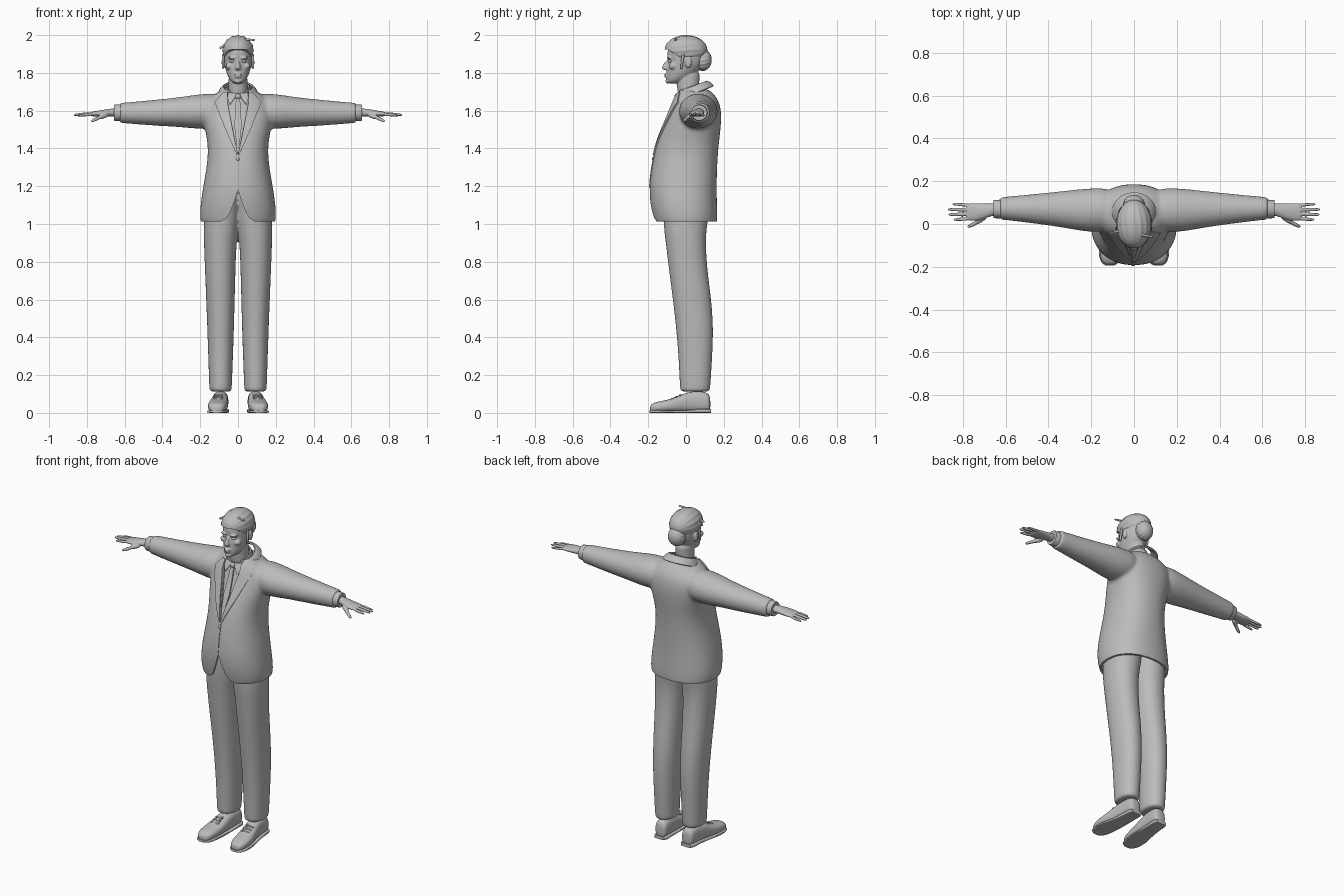
import bpy, bmesh, math
from mathutils import Vector, Matrix
from mathutils.bvhtree import BVHTree

cube = bpy.data.objects.get("Cube")
if cube:
    bpy.data.objects.remove(cube, do_unlink=True)

grey = bpy.data.materials.new("plain_grey")
grey.use_nodes = True
grey.diffuse_color = (0.5, 0.5, 0.5, 1)
grey.node_tree.nodes["Principled BSDF"].inputs["Base Color"].default_value = (0.5, 0.5, 0.5, 1)


# --- helpers ---
def loft(bm, axis, rings, s=1, n=24, power=2.0, caps=True, shear=0.0):
    """Skin rings (t, u0, u1, v0, v1) along an axis; s mirrors x."""
    loops = []
    for t, u0, u1, v0, v1 in rings:
        loop = []
        for i in range(n):
            a = 2 * math.pi * i / n
            c, d = math.cos(a), math.sin(a)
            u = (u0 + u1) / 2 + (u1 - u0) / 2 * math.copysign(abs(c) ** (2 / power), c)
            v = (v0 + v1) / 2 + (v1 - v0) / 2 * math.copysign(abs(d) ** (2 / power), d)
            x, y, z = {"x": (t, u, v), "y": (u, t, v), "z": (u, v, t)}[axis]
            loop.append(bm.verts.new((x * s, y, z + shear * y)))
        loops.append(loop)
    for a, b in zip(loops, loops[1:]):
        for i in range(n):
            j = (i + 1) % n
            bm.faces.new((a[i], a[j], b[j], b[i]))
    if caps:
        bm.faces.new(loops[0])
        bm.faces.new(loops[-1])


def blob(bm, centre, radii, segs=16):
    m = Matrix.Translation(centre) @ Matrix.Diagonal((*radii, 1))
    return bmesh.ops.create_uvsphere(bm, u_segments=segs, v_segments=segs // 2, radius=1, matrix=m)["verts"]


def taper(bm, a, b, r, ends=(1, 0.95, 0.8, 0.35)):
    """Round tapered rod from a to b."""
    a, b = Vector(a), Vector(b)
    q = (b - a).to_track_quat("Z", "Y")
    loops = []
    for t, k in zip((0, 0.5, 0.9, 1), ends):
        loops.append([bm.verts.new(a.lerp(b, t) + q @ Vector((r * k * math.cos(w), r * k * math.sin(w), 0)))
                      for w in [math.pi * i / 5 for i in range(10)]])
    for p, o in zip(loops, loops[1:]):
        for i in range(10):
            bm.faces.new((p[i], p[i - 1], o[i - 1], o[i]))
    bm.faces.new(loops[0])
    bm.faces.new(loops[-1])


def bake(ob):
    bpy.context.view_layer.update()
    dg = bpy.context.evaluated_depsgraph_get()
    me = bpy.data.meshes.new_from_object(ob.evaluated_get(dg))
    ob.modifiers.clear()
    ob.data = me
    me.polygons.foreach_set("use_smooth", [True] * len(me.polygons))
    me.set_sharp_from_angle(angle=math.radians(50))


def finish(name, bm, subsurf=0, voxel=0, smooth=0, solid=0):
    bmesh.ops.recalc_face_normals(bm, faces=bm.faces)
    me = bpy.data.meshes.new(name)
    bm.to_mesh(me)
    bm.free()
    me.materials.append(grey)
    ob = bpy.data.objects.new(name, me)
    bpy.context.collection.objects.link(ob)
    if subsurf:
        ob.modifiers.new("round", "SUBSURF").levels = subsurf
    if voxel:
        m = ob.modifiers.new("fuse", "REMESH")
        m.mode, m.voxel_size = "VOXEL", voxel
    if smooth:
        m = ob.modifiers.new("relax", "SMOOTH")
        m.factor, m.iterations = 0.5, smooth
    if solid:
        m = ob.modifiers.new("thickness", "SOLIDIFY")
        m.thickness, m.offset = solid, 0
    bake(ob)
    return ob


def surface(ob):
    bpy.context.view_layer.update()
    return BVHTree.FromObject(ob, bpy.context.evaluated_depsgraph_get())


def front(tree, x, z):
    hit = tree.ray_cast(Vector((x, -1, z)), Vector((0, 1, 0)))[0]
    return hit.y if hit else 0.0


def plate(name, tree, left, right, s=1, lift=0.004, thick=0.009, nx=6, m=6):
    """Thin strip between two (x, z) edges, laid on the front of a surface."""
    bm = bmesh.new()
    rows = []
    for k in range(len(left) - 1):
        for j in range(m + (k == len(left) - 2)):
            l = Vector(left[k]).lerp(Vector(left[k + 1]), j / m)
            r = Vector(right[k]).lerp(Vector(right[k + 1]), j / m)
            pts = [l.lerp(r, i / nx) for i in range(nx + 1)]
            rows.append([bm.verts.new((s * p.x, front(tree, s * p.x, p.y) - lift, p.y)) for p in pts])
    for a, b in zip(rows, rows[1:]):
        for i in range(nx):
            bm.faces.new((a[i], a[i + 1], b[i + 1], b[i]))
    return finish(name, bm, solid=thick)


def prism(name, half_outline, y0, y1):
    """Cutter: mirrored (x, z) outline pushed through y."""
    pts = half_outline + [(-x, z) for x, z in reversed(half_outline) if x > 0]
    bm = bmesh.new()
    a, b = [[bm.verts.new((x, y, z)) for x, z in pts] for y in (y0, y1)]
    bm.faces.new(a)
    bm.faces.new(b)
    for i in range(len(a)):
        bm.faces.new((a[i], a[i - 1], b[i - 1], b[i]))
    return finish(name, bm)


SIDES = ((1, "left"), (-1, "right"))

# --- jacket: torso and sleeves fused ---
torso = [(z, -w, w, f, b) for z, w, f, b in (
    (0.96, .19, -.155, .165), (1.03, .203, -.175, .167), (1.10, .2, -.19, .165), (1.2, .185, -.197, .162),
    (1.35, .157, -.175, .167), (1.45, .163, -.148, .177), (1.52, .18, -.12, .186), (1.6, .19, -.085, .188),
    (1.66, .165, -.066, .172), (1.7, .105, -.047, .135), (1.72, .07, -.035, .11))]
sleeve = [(x, y - r, y + r, b, t) for x, y, r, b, t in (
    (.07, .07, .10, 1.51, 1.695), (.2, .063, .106, 1.5, 1.69), (.3, .068, .09, 1.513, 1.672),
    (.45, .071, .071, 1.52, 1.657), (.6, .073, .055, 1.533, 1.643), (.625, .073, .053, 1.534, 1.642),
    (.628, .073, .052, 1.535, 1.641))]
bm = bmesh.new()
loft(bm, "z", torso, n=32, power=2.25)
for s, _ in SIDES:
    loft(bm, "x", sleeve, s)
jacket = finish("jacket", bm, subsurf=2, voxel=0.01, smooth=5)
jacket_skin = surface(jacket)

# shirt body sits just inside the jacket
bm = bmesh.new()
loft(bm, "z", [(z - .008, a + .013, b - .013, c + .013, d - .015) for z, a, b, c, d in torso[3:]], n=32, power=2.25)
shirt = finish("shirt", bm, subsurf=2)
shirt_skin = surface(shirt)

# cut the neckline, the front notch and the hollow hem
bm = bmesh.new()
loft(bm, "z", [(z, a + .016, b - .016, c + .016, d - .016) for z, a, b, c, d in torso[:4]], n=32, power=2.25)
cutters = [
    prism("neckline_cutter", [(0, 1.37), (.058, 1.66), (.05, 1.8)], -.5, .02),
    prism("notch_cutter", [(0, 1.18), (.022, 1.11), (.042, 1.06), (.06, 1.03), (.1, 1.008), (.1, .9)], -.5, -.05),
    prism("hem_cutter", [(.5, 1.012), (.5, .8)], -.5, .5),
    finish("hollow_cutter", bm)]
for c in cutters:
    c.hide_render = True
    m = jacket.modifiers.new("cut", "BOOLEAN")
    m.operation, m.solver, m.object = "DIFFERENCE", "EXACT", c
bake(jacket)
for c in cutters:
    bpy.data.objects.remove(c, do_unlink=True)

# lapels, shirt collar wings
for s, side in SIDES:
    plate(side + "_lapel", jacket_skin, [(0, 1.365), (.03, 1.51), (.056, 1.65), (.055, 1.695)],
          [(.006, 1.365), (.07, 1.51), (.122, 1.645), (.075, 1.695)], s)
    plate(side + "_collar_wing", shirt_skin, [(.008, 1.69), (.018, 1.665), (.04, 1.635)],
          [(.055, 1.695), (.056, 1.67), (.046, 1.635)], s, lift=.01, thick=.006)

# tie, front edge and button
plate("tie", shirt_skin, [(-.01, 1.675), (-.019, 1.52), (-.004, 1.38)], [(.01, 1.675), (.019, 1.52), (.004, 1.38)], lift=.006)
plate("jacket_front_edge", jacket_skin, [(-.012, 1.365), (-.012, 1.19)], [(.004, 1.365), (.002, 1.19)], lift=.001, thick=.006)
bm = bmesh.new()
blob(bm, (0, front(shirt_skin, 0, 1.675) - .008, 1.675), (.016, .012, .016))
finish("tie_knot", bm)
bm = bmesh.new()
blob(bm, (-.002, front(jacket_skin, 0, 1.345) - .003, 1.345), (.01, .005, .01))
finish("jacket_button", bm)

# tilted collars around the neck
for name, shear, open_y, rings in (
        ("jacket_collar", .4, -.015, [(1.672, -.102, .102, -.045, .145), (1.7, -.09, .09, -.045, .125), (1.712, -.075, .075, -.04, .106)]),
        ("shirt_collar", .35, -.035, [(1.68, -.07, .07, -.06, .095), (1.72, -.058, .058, -.055, .083)])):
    bm = bmesh.new()
    loft(bm, "z", rings, n=48, caps=False, shear=shear)
    gap = [f for f in bm.faces if f.calc_center_median().y < open_y]
    bmesh.ops.delete(bm, geom=gap, context="FACES")
    finish(name, bm, subsurf=1, solid=.009)

# --- trousers ---
bm = bmesh.new()
leg = [(z, a, b, f, k) for z, a, b, f, k in (
    (.112, .034, .15, -.03, .126), (.118, .033, .152, -.032, .128), (.3, .026, .158, -.04, .14), (.45, .021, .163, -.053, .146),
    (.6, .017, .169, -.07, .135), (.75, .013, .175, -.09, .114), (.9, .008, .181, -.108, .104),
    (.98, -.005, .183, -.118, .11), (1.1, -.01, .178, -.125, .13), (1.19, -.01, .16, -.12, .13))]
for s, _ in SIDES:
    loft(bm, "z", leg, s, power=2.15)
finish("trousers", bm, subsurf=2, voxel=0.008, smooth=4)

# --- shoes, soles, laces ---
shoe = [(y, x - w, x + w, .004, h) for y, x, w, h in (
    (-.192, .113, .018, .034), (-.18, .112, .037, .05), (-.15, .111, .049, .06), (-.1, .108, .053, .068), (-.05, .102, .05, .085),
    (0, .096, .044, .108), (.06, .092, .041, .118), (.11, .09, .04, .11), (.13, .09, .03, .09))]
for s, side in SIDES:
    bm = bmesh.new()
    loft(bm, "y", shoe, s, power=2.5)
    finish(side + "_shoe", bm, subsurf=2)
    bm = bmesh.new()
    loft(bm, "y", [(y * 1.01, a - .003, b + .003, 0, .02 if y > .05 else .014) for y, a, b, _, _ in shoe], s, power=5)
    finish(side + "_sole", bm)
    bm = bmesh.new()
    for y, z in ((-.075, .078), (-.055, .087), (-.035, .096)):
        taper(bm, (s * .08, y, z - .004), (s * .128, y + .006, z - .004), .005)
        taper(bm, (s * .128, y, z - .004), (s * .08, y + .012, z), .004)
    finish(side + "_laces", bm)

# --- shirt cuffs and hands ---
palm = [(x, y - r, y + r, z - h, z + h) for x, y, r, z, h in (
    (.62, .07, .028, 1.59, .024), (.665, .067, .028, 1.59, .022), (.7, .06, .036, 1.588, .019),
    (.74, .056, .042, 1.584, .016), (.775, .056, .041, 1.582, .012), (.785, .056, .036, 1.582, .008))]
fingers = (((.765, .088, 1.582), (.85, .093, 1.572), .0085), ((.77, .067, 1.584), (.872, .068, 1.576), .0095),
           ((.77, .046, 1.584), (.87, .044, 1.578), .0095), ((.765, .025, 1.582), (.845, .02, 1.574), .009),
           ((.69, .04, 1.58), (.74, .004, 1.562), .015), ((.73, .009, 1.565), (.778, -.014, 1.543), .0105))
for s, side in SIDES:
    bm = bmesh.new()
    loft(bm, "x", palm, s)
    for a, b, r in fingers:
        taper(bm, (a[0] * s, *a[1:]), (b[0] * s, *b[1:]), r)
    finish(side + "_hand", bm, subsurf=1, voxel=0.0035, smooth=2)
    bm = bmesh.new()
    loft(bm, "x", [(x, .07 - r, .07 + r, 1.589 - r, 1.589 + r) for x, r in ((.6, .044), (.652, .043), (.656, .041), (.656, .03))], s)
    finish(side + "_shirt_cuff", bm)

# --- head, neck and face fused ---
bm = bmesh.new()
loft(bm, "z", [(z, -w, w, f, b) for z, w, f, b in (
    (1.743, .022, -.098, -.04), (1.757, .04, -.104, -.01), (1.78, .054, -.105, .03), (1.81, .064, -.103, .07), (1.84, .071, -.1, .09),
    (1.862, .074, -.094, .097), (1.885, .076, -.1, .1), (1.92, .076, -.1, .1), (1.96, .064, -.08, .085), (1.982, .035, -.045, .05))])
loft(bm, "z", [(1.64, -.058, .058, -.03, .08), (1.7, -.051, .051, -.047, .068), (1.76, -.05, .05, -.05, .07), (1.82, -.05, .05, -.05, .08)])
loft(bm, "z", [(1.872, -.009, .009, -.106, -.07), (1.845, -.011, .011, -.121, -.07), (1.826, -.018, .018, -.133, -.08),
               (1.813, -.015, .015, -.118, -.08)], n=12)
blob(bm, (0, -.105, 1.791), (.022, .011, .006))
blob(bm, (0, -.103, 1.779), (.018, .011, .007))
blob(bm, (0, -.096, 1.756), (.02, .014, .013))
for s, _ in SIDES:
    blob(bm, (s * .03, -.09, 1.88), (.025, .013, .008))
    blob(bm, (s * .046, -.07, 1.835), (.02, .022, .018))
    blob(bm, (s * .078, .012, 1.855), (.009, .019, .031))
finish("head", bm, subsurf=1, voxel=0.0045, smooth=3)
for s, side in SIDES:
    bm = bmesh.new()
    blob(bm, (s * .03, -.082, 1.861), (.014, .012, .008))
    finish(side + "_eye", bm)

# --- swept-back hair with grooves, bun and wisps ---
for name, c, r, groove in (("hair", (0, 0, 1.92), (.084, .113, .08), .022), ("hair_bun", (0, .088, 1.868), (.052, .048, .058), .03)):
    bm = bmesh.new()
    for v in blob(bm, (0, 0, 0), (1, 1, 1), 72):
        x, y, z = v.co.x, v.co.z, v.co.y
        k = 1 + groove * (math.cos(16 * math.atan2(x, z) + 2 * y) - 1) * (1 - y * y)
        v.co = (c[0] + x * r[0] * k, c[1] + y * r[1], c[2] + z * r[2] * k)
        if name == "hair":
            v.co.z = max(v.co.z, 1.925 - .6 * max(v.co.y + .1, 0))
    finish(name, bm)
bm = bmesh.new()
taper(bm, (.03, -.05, 1.978), (.09, -.06, 1.974), .006)
taper(bm, (-.06, -.03, 1.95), (-.098, -.04, 1.93), .007)
for s, _ in SIDES:
    taper(bm, (s * .078, -.015, 1.9), (s * .08, -.025, 1.82), .007)
finish("hair_wisps", bm)
